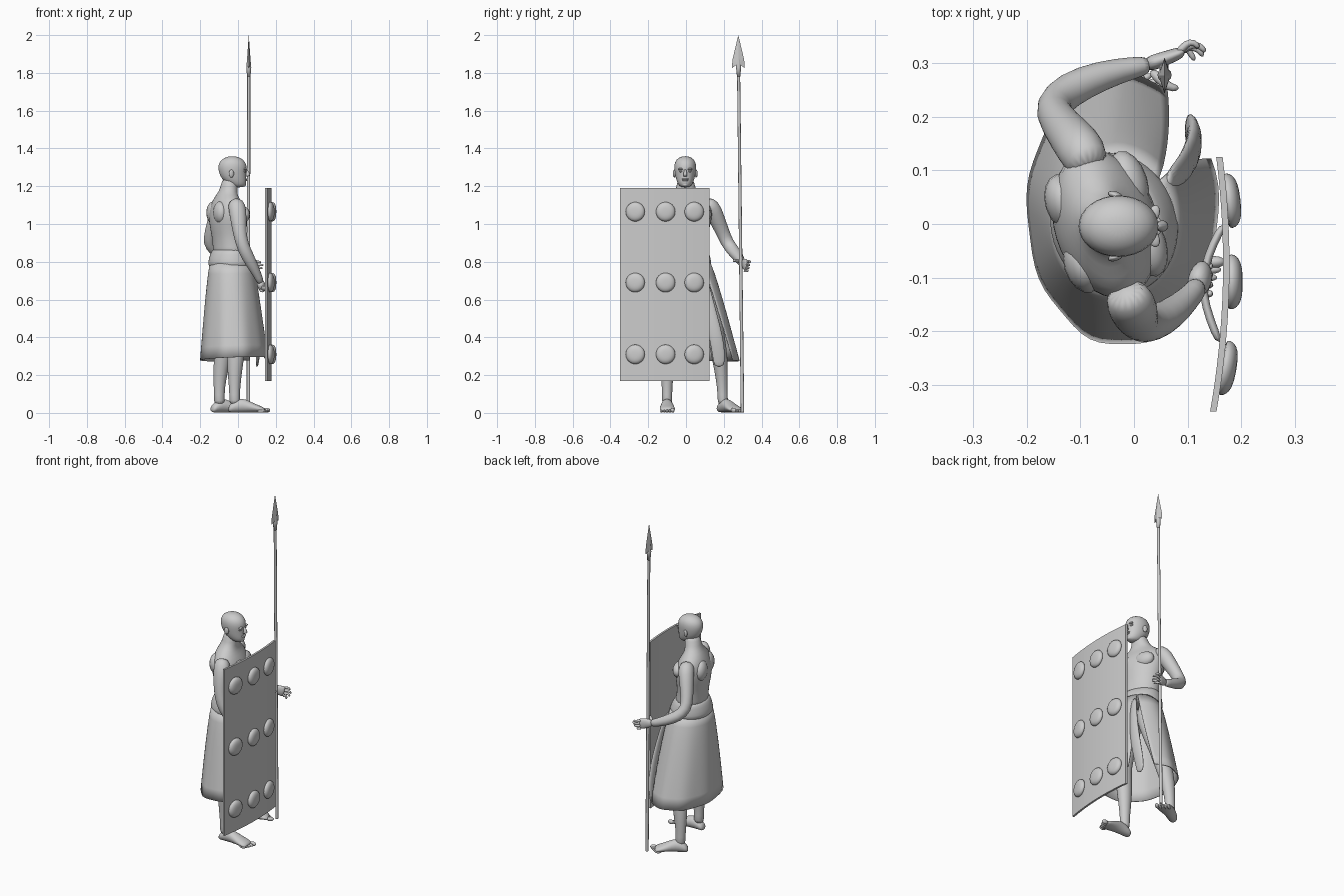
import bpy, bmesh, math
from mathutils import Vector, Matrix

def obj_from(name, verts, faces, smooth=True, subsurf=0):
    me = bpy.data.meshes.new(name)
    me.from_pydata([tuple(v) for v in verts], [], faces)
    bm = bmesh.new(); bm.from_mesh(me)
    bmesh.ops.recalc_face_normals(bm, faces=bm.faces)
    bm.to_mesh(me); bm.free()
    for p in me.polygons:
        p.use_smooth = smooth
    ob = bpy.data.objects.new(name, me)
    bpy.context.collection.objects.link(ob)
    if subsurf:
        m = ob.modifiers.new("subsurf", 'SUBSURF')
        m.levels = m.render_levels = subsurf
    return ob

def loft(name, rings, hint, axis=None, n=16, sub=1):
    """Closed tube through rings (x, y, z, radius along hint, radius across)."""
    P = [Vector(r[:3]) for r in rings]
    verts, faces = [], []
    for i, r in enumerate(rings):
        t = Vector(axis) if axis else P[min(i + 1, len(P) - 1)] - P[max(i - 1, 0)]
        t.normalize()
        u = Vector(hint); u = (u - t * u.dot(t)).normalized()
        v = t.cross(u)
        for k in range(n):
            a = 2 * math.pi * k / n
            verts.append(P[i] + (u * math.cos(a) * r[3] + v * math.sin(a) * r[4]) * 1.02)
    for i in range(len(rings) - 1):
        for k in range(n):
            b, c = i * n, (k + 1) % n
            faces.append((b + k, b + c, b + n + c, b + n + k))
    faces += [tuple(range(n)), tuple(range(len(verts) - n, len(verts)))]
    return obj_from(name, verts, faces, True, sub)

def ball(name, loc, scale, rot=0):
    bm = bmesh.new()
    bmesh.ops.create_uvsphere(bm, u_segments=16, v_segments=10, radius=1, matrix=
        Matrix.Translation(loc) @ Matrix.Rotation(rot, 4, 'Z') @ Matrix.Diagonal((*scale, 1)))
    me = bpy.data.meshes.new(name); bm.to_mesh(me); bm.free()
    for p in me.polygons:
        p.use_smooth = True
    ob = bpy.data.objects.new(name, me)
    bpy.context.collection.objects.link(ob)
    return ob

X, Z = (1, 0, 0), (0, 0, 1)
TURN = math.radians(17)
FWD = (math.cos(TURN), math.sin(TURN), 0)

# torso and neck, turned slightly to the left
loft("torso", [(-.035, 0, .80, .1, .125), (-.045, 0, .88, .082, .112), (-.05, 0, .95, .088, .118),
     (-.052, 0, 1.02, .1, .138), (-.055, 0, 1.08, .09, .145), (-.06, 0, 1.12, .07, .13),
     (-.06, 0, 1.155, .052, .08), (-.048, 0, 1.185, .045, .048), (-.04, -.003, 1.25, .043, .043)],
     FWD, Z, 20)
for s in (-1, 1):
    side = Vector((-FWD[1], FWD[0], 0)) * s * .06
    ball("chest_muscle", Vector((-.055, 0, 1.05)) + Vector(FWD) * .065 + side, (.036, .062, .045), TURN)
    ball("shoulder_blade", Vector((-.055, 0, 1.06)) - Vector(FWD) * .06 + side, (.036, .055, .06), TURN)

# head and face
loft("head", [(.004, -.004, 1.193, .028, .022), (-.006, -.004, 1.21, .05, .038), (-.022, -.004, 1.24, .066, .05),
     (-.028, -.004, 1.27, .072, .055), (-.029, -.004, 1.30, .077, .059), (-.03, -.004, 1.33, .069, .055),
     (-.03, -.004, 1.35, .045, .038), (-.03, -.004, 1.359, .016, .014)], X, Z)
loft("nose", [(.041, -.004, 1.292, .006, .005), (.05, -.004, 1.275, .01, .008),
     (.055, -.004, 1.26, .013, .012), (.045, -.004, 1.25, .01, .01)], X, Z, 10)
ball("upper_lip", (.042, -.004, 1.238), (.01, .018, .004))
ball("lower_lip", (.04, -.004, 1.231), (.01, .015, .005))
ball("chin", (.026, -.004, 1.209), (.016, .018, .012))
for s in (-1, 1):
    ball("ear", (-.035, -.004 + s * .058, 1.267), (.014, .007, .021), -s * .3)
    ball("brow", (.036, -.004 + s * .022, 1.291), (.011, .018, .006), -s * .4)
    ball("eye", (.034, -.004 + s * .023, 1.279), (.009, .011, .006))

# arms
loft("left_arm", [(-.08, .10, 1.115, .035, .035), (-.095, .135, 1.095, .047, .045), (-.118, .162, 1.03, .043, .04),
     (-.142, .193, .96, .036, .034), (-.155, .218, .90, .034, .034), (-.125, .25, .858, .034, .033),
     (-.06, .278, .825, .028, .029), (.0, .292, .80, .02, .022), (.03, .297, .792, .017, .022)], (0, 1, 0))
loft("right_arm", [(-.02, -.12, 1.12, .035, .035), (-.004, -.15, 1.095, .048, .042), (.002, -.172, 1.03, .043, .036),
     (.008, -.185, .96, .036, .033), (.022, -.19, .89, .033, .033), (.05, -.18, .83, .034, .032),
     (.085, -.155, .765, .027, .026), (.11, -.13, .715, .02, .021), (.12, -.115, .69, .02, .024)], X)

# left hand resting along the spear
loft("left_palm", [(.02, .296, .795, .015, .02), (.05, .306, .79, .014, .028), (.08, .317, .783, .012, .032),
     (.09, .322, .78, .009, .03)], (-.3, 1, 0))
for i in range(4):
    z = .803 - i * .016
    e = (0, .012, .008, -.008)[i]
    loft("left_finger", [(.08, .317, z, .008, .008), (.098 + e * .3, .338 - i * .003, z - .002, .008, .008),
         (.112 + e, .340 - i * .006, z - .004, .007, .007), (.122 + e, .328 - i * .008, z - .006, .005, .005)], Z, None, 8)
loft("left_thumb", [(.03, .288, .80, .01, .01), (.055, .262, .808, .01, .01), (.075, .252, .806, .008, .008),
     (.083, .256, .802, .005, .005)], Z, None, 8)

# right fist around the shield grip
loft("right_fist", [(.115, -.122, .70, .018, .024), (.122, -.105, .68, .022, .032), (.128, -.095, .66, .02, .03),
     (.13, -.09, .645, .012, .022)], X)
for i in range(4):
    y = -.13 + i * .017
    loft("right_finger", [(.115, y, .655, .008, .008), (.128, y, .64, .008, .008), (.142, y, .65, .008, .008),
         (.142, y, .668, .006, .006)], (0, 1, 0), None, 8)

# legs
loft("right_leg", [(-.03, -.06, .78, .08, .07), (-.015, -.075, .62, .072, .064), (.0, -.09, .46, .05, .048),
     (-.002, -.095, .40, .048, .045), (-.015, -.1, .29, .046, .042), (-.018, -.1, .18, .034, .031),
     (-.018, -.1, .09, .026, .025), (-.016, -.1, .04, .032, .03)], X)
loft("left_leg", [(-.045, .06, .78, .08, .07), (-.035, .10, .62, .072, .064), (-.045, .15, .46, .05, .048),
     (-.055, .16, .40, .048, .045), (-.085, .18, .29, .046, .042), (-.097, .19, .18, .034, .031),
     (-.1, .194, .09, .026, .025), (-.097, .196, .04, .032, .03)], X)

# feet with toes: heel, heading, length
def foot(side, heel, ang, length):
    d = Vector((math.cos(ang), math.sin(ang), 0)); w = Vector((-d.y, d.x, 0))
    rings = []
    for f, half, h in ((0, .02, .03), (.08, .028, .05), (.25, .03, .074), (.42, .032, .07),
                       (.6, .038, .05), (.78, .042, .034), (.9, .036, .022)):
        p = Vector(heel) + d * f * length
        rings.append((p.x, p.y, h / 2 + .003, h / 2, half))
    loft(side + "_foot", rings, Z, d)
    out = 1 if side == "left" else -1
    for i in range(5):
        r = .013 if i == 0 else .009
        p = Vector(heel) + d * length * (.93 - .035 * i) + w * out * (-.027 + i * .0145)
        ball(side + "_toe", (p.x, p.y, r + .001), (.02, r * .85, r), ang)

foot("right", (-.052, -.102, 0), .02, .218)
foot("left", (-.14, .178, 0), .52, .21)

# rolled waist belt
loft("belt", [(-.035, 0, .765, .108, .122), (-.037, 0, .78, .12, .137), (-.04, 0, .82, .112, .13),
     (-.043, 0, .855, .094, .122), (-.045, 0, .87, .083, .112)], FWD, Z, 24)

# wrapped skirt, open at the left front
sv, sf, N, R = [], [], 56, 8
for j in range(R + 1):
    f = j / R
    gap = math.radians(1 + 19 * f)
    for k in range(N + 1):
        a = math.radians(42) + gap + (2 * math.pi - 2 * gap) * k / N
        r = 1 + .012 * f * math.sin(a * 9)
        rx, ry = .113 + .066 * f ** .8, .128 + .126 * f ** .85
        sv.append((-.035 + .014 * f + rx * r * math.cos(a), .027 * f + ry * r * math.sin(a),
                   .80 - .515 * f + .012 * f * math.cos(a + 1)))
for j in range(R):
    for k in range(N):
        b = j * (N + 1) + k
        sf.append((b, b + 1, b + N + 2, b + N + 1))
skirt = obj_from("skirt", sv, sf)
m = skirt.modifiers.new("cloth", 'SOLIDIFY'); m.thickness = .005

# hanging fold at the skirt opening
loft("skirt_fold", [(.06, .075, .78, .01, .02), (.09, .10, .66, .012, .028), (.108, .13, .52, .015, .034),
     (.115, .16, .40, .015, .036), (.105, .175, .30, .01, .034), (.1, .175, .24, .006, .026)], X)

# curved shield
def shield_x(y):
    t = (y + .1) / .25
    return .178 - .02 * t * t + .016 * (y + .1)
vs, fs, M = [], [], 16
for i in range(M + 1):
    y = -.35 + .475 * i / M
    x = shield_x(y)
    vs += [(x - .012, y, .17), (x, y, .17), (x, y, 1.19), (x - .012, y, 1.19)]
for i in range(M):
    for k in range(4):
        b, c = 4 * i, (k + 1) % 4
        fs.append((b + k, b + c, b + 4 + c, b + 4 + k))
fs += [(0, 1, 2, 3), (4 * M, 4 * M + 1, 4 * M + 2, 4 * M + 3)]
obj_from("shield", vs, fs, False)

# domed shield bosses
for y, ang in ((-.268, -.17), (-.108, 0), (.043, .12)):
    for z in (.31, .69, 1.065):
        ax = Vector((math.cos(ang), math.sin(ang), 0))
        rings = []
        for h, r in ((-.006, .05), (.004, .052), (.014, .048), (.022, .036), (.025, .015)):
            p = Vector((shield_x(y), y, z)) + ax * h
            rings.append((*p, r, r))
        loft("shield_boss", rings, Z, ax, 20)

# shield grip
loft("shield_grip", [(.168, .0, .66, .012, .008), (.148, -.035, .66, .012, .008), (.13, -.085, .66, .012, .008),
     (.128, -.13, .66, .012, .008), (.142, -.18, .66, .012, .008), (.16, -.222, .66, .012, .008)], Z, None, 10)

# spear shaft, socket and barbed blade
loft("spear_shaft", [(.055, .299, .003, .009, .009), (.055, .299, .006, .009, .009), (.057, .278, 1.84, .008, .008),
     (.057, .278, 1.86, .008, .008)], X, None, 12, 0)
loft("spear_socket", [(.057, .279, 1.78, .009, .009), (.057, .278, 1.83, .013, .013), (.057, .277, 1.88, .008, .012),
     (.057, .277, 1.93, .004, .004)], X, None, 12, 0)
c = Vector((.057, .277, 0))
blade = [c + Vector(v) for v in ((0, 0, 2.0), (0, .034, 1.825), (.011, 0, 1.85), (0, -.034, 1.825),
                                 (-.011, 0, 1.85), (0, .031, 1.87), (0, -.031, 1.87))]
obj_from("spear_blade", blade, [(0, 5, 2), (5, 1, 2), (0, 2, 6), (6, 2, 3), (0, 6, 4), (6, 3, 4),
                               (0, 4, 5), (5, 4, 1), (1, 2, 4), (3, 4, 2)], False)
